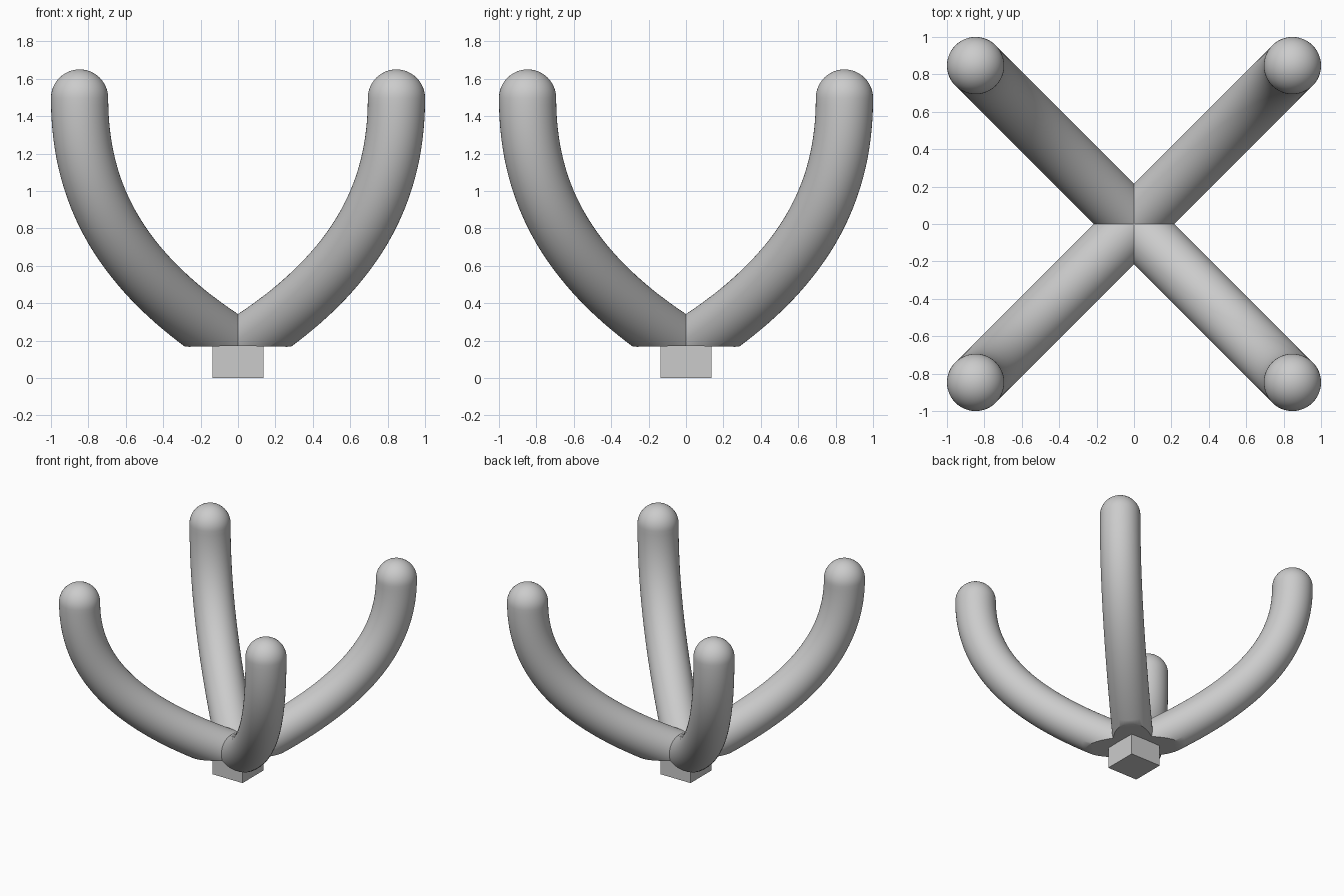
import bpy, bmesh, math
from mathutils import Vector

if "Cube" in bpy.data.objects:
    bpy.data.objects.remove(bpy.data.objects["Cube"])

R = 0.153      # tube radius
SIDES = 48
D = math.sqrt(2)


def bezier(p, t):
    u = 1 - t
    pos = p[0]*u**3 + p[1]*3*u*u*t + p[2]*3*u*t*t + p[3]*t**3
    tan = (p[1]-p[0])*u*u + (p[2]-p[1])*2*u*t + (p[3]-p[2])*t*t
    return pos, tan.normalized()


def make_arm(name, angle):
    # centre line in the (outward, up) plane
    path = [Vector((x * D, 0, z)) for x, z in
            [(0, 0.16), (0.652, 0.564), (0.847, 1.008), (0.847, 1.497)]]
    side = Vector((0, 1, 0))
    rings = [(*bezier(path, i / 40), R) for i in range(41)]
    # rounded tip
    end, up = rings[-1][0], Vector((0, 0, 1))
    for i in range(1, 12):
        a = math.pi / 2 * i / 12
        rings.append((end + up * R * math.sin(a), up, R * math.cos(a)))
    bm = bmesh.new()
    loops = []
    for pos, tan, r in rings:
        n = side.cross(tan)
        loops.append([bm.verts.new(pos + r * (n * math.cos(b) + side * math.sin(b)))
                      for b in (2 * math.pi * k / SIDES for k in range(SIDES))])
    for a, b in zip(loops, loops[1:]):
        for k in range(SIDES):
            j = (k + 1) % SIDES
            bm.faces.new((a[k], a[j], b[j], b[k]))
    bm.faces.new(loops[0])
    tip = bm.verts.new(end + up * R)
    for k in range(SIDES):
        bm.faces.new((loops[-1][k], loops[-1][(k + 1) % SIDES], tip))
    # flat underside
    geom = bm.verts[:] + bm.edges[:] + bm.faces[:]
    cut = bmesh.ops.bisect_plane(bm, geom=geom, plane_co=(0, 0, 0.176),
                                 plane_no=(0.024, 0, 1), clear_inner=True)
    edges = [e for e in cut["geom_cut"] if isinstance(e, bmesh.types.BMEdge)]
    bmesh.ops.holes_fill(bm, edges=edges)
    bmesh.ops.recalc_face_normals(bm, faces=bm.faces[:])
    mesh = bpy.data.meshes.new(name)
    bm.to_mesh(mesh)
    bm.free()
    obj = bpy.data.objects.new(name, mesh)
    bpy.context.collection.objects.link(obj)
    obj.rotation_euler.z = angle
    bpy.ops.object.select_all(action='DESELECT')
    obj.select_set(True)
    bpy.context.view_layer.objects.active = obj
    bpy.ops.object.shade_smooth_by_angle(angle=math.radians(40))


# four curved arms
for i, label in enumerate(["back_right", "back_left", "front_left", "front_right"]):
    make_arm("arm_" + label, math.radians(45 + 90 * i))

# square foot
bpy.ops.mesh.primitive_cube_add(size=1, location=(0, 0, 0.095))
foot = bpy.context.object
foot.name = "square_foot"
foot.scale = (0.275, 0.275, 0.19)
